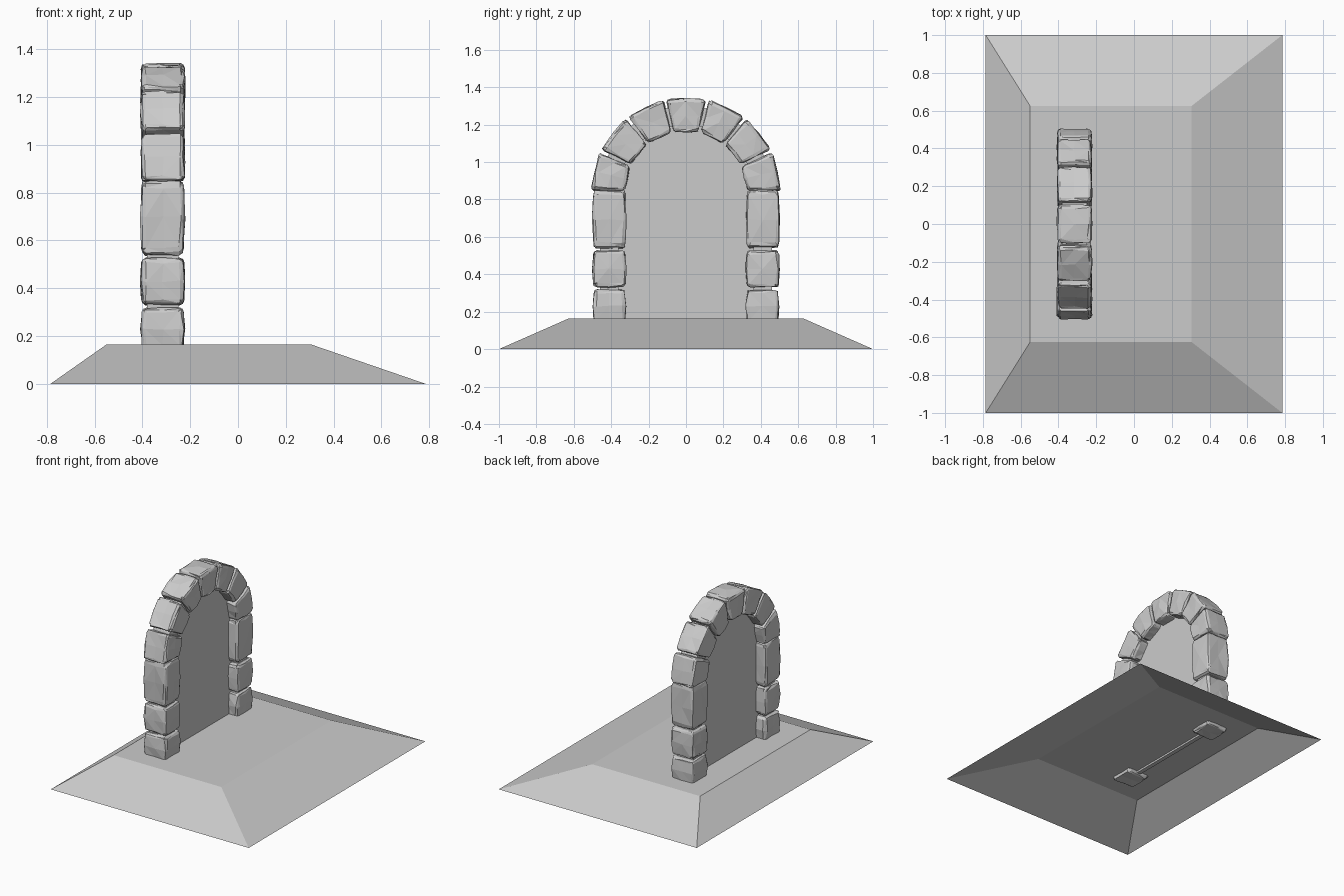
import bpy, bmesh, math, random
from mathutils import Vector

if "Cube" in bpy.data.objects:
    bpy.data.objects.remove(bpy.data.objects["Cube"])

random.seed(4)
CX, MID, SPRING = -0.315, 0.41, 0.84   # arch plane, arch middle radius, spring height


def finish(bm, name):
    bmesh.ops.recalc_face_normals(bm, faces=bm.faces)
    me = bpy.data.meshes.new(name)
    bm.to_mesh(me)
    bm.free()
    ob = bpy.data.objects.new(name, me)
    bpy.context.collection.objects.link(ob)
    return ob


def stone(name, warp, end=0.97):
    """Rough chamfered block in unit space, warped to its place."""
    bm = bmesh.new()
    bmesh.ops.create_cube(bm, size=2)
    bmesh.ops.subdivide_edges(bm, edges=bm.edges[:], cuts=3, use_grid_fill=True)
    for v in bm.verts:
        c = v.co.copy()
        ext = [abs(a) > 0.99 for a in c]
        p = Vector([math.copysign(0.8, a) if 0.4 < abs(a) < 0.6 else a for a in c])
        if sum(ext) == 2:
            p = Vector([a * 0.945 if e else a for a, e in zip(p, ext)])
        elif sum(ext) == 3:
            p *= 0.9
        # ends slightly narrower, so the sides are pillowed
        if abs(c.z) > 0.4:
            p.x *= end
            p.y *= end
        p += Vector([random.uniform(-0.045, 0.045) for _ in range(3)])
        v.co = warp(p)
    bmesh.ops.triangulate(bm, faces=bm.faces[:])
    return finish(bm, name)


def jamb_warp(side, z0, z1):
    def f(p):
        return Vector((CX + p.x * 0.092, side * MID + p.y * 0.09,
                       (z0 + z1) / 2 + p.z * (z1 - z0) / 2))
    return f


def arch_warp(angle):
    half = math.radians(180 / 7 / 2) * 0.92
    def f(p):
        r = MID + p.y * 0.09
        # straight-sided wedge
        t, rad = r * math.tan(half) * p.z, Vector((math.cos(angle), math.sin(angle)))
        q = rad * r + Vector((-rad.y, rad.x)) * t
        return Vector((CX + p.x * 0.092, q.x, SPRING + q.y))
    return f


# sloped base, open underneath
bm = bmesh.new()
low = [bm.verts.new((x, y, 0)) for x, y in
       ((-0.785, -1), (0.785, -1), (0.785, 1), (-0.785, 1))]
top = [bm.verts.new((x, y, 0.165)) for x, y in
       ((-0.55, -0.625), (0.305, -0.625), (0.305, 0.625), (-0.55, 0.625))]
bm.faces.new(top)
for i in range(4):
    j = (i + 1) % 4
    bm.faces.new((low[i], low[j], top[j], top[i]))
finish(bm, "base")

# jamb stones
for side, label in ((-1, "left"), (1, "right")):
    for i, (z0, z1) in enumerate(((0.142, 0.317), (0.332, 0.526), (0.54, 0.85))):
        stone(f"jamb_stone_{label}_{i}", jamb_warp(side, z0, z1), 0.95 if i else 0.92)

# arch stones
for i in range(7):
    stone(f"arch_stone_{i}", arch_warp(math.pi * (i + 0.5) / 7))


def arch_line(r, z0, n=14):
    arc = [(r * math.cos(math.pi * k / n), SPRING + r * math.sin(math.pi * k / n))
           for k in range(n + 1)]
    return [(r, z0)] + arc + [(-r, z0)]


# mortar core swept inside the stones
bm = bmesh.new()
inner, outer = arch_line(0.36, 0.17), arch_line(0.46, 0.17)
rings = []
for (yi, zi), (yo, zo) in zip(inner, outer):
    rings.append([bm.verts.new(c) for c in (
        (CX - 0.065, yi, zi), (CX + 0.065, yi, zi),
        (CX + 0.065, yo, zo), (CX - 0.065, yo, zo))])
for a, b in zip(rings, rings[1:]):
    for k in range(4):
        bm.faces.new((a[k], a[(k + 1) % 4], b[(k + 1) % 4], b[k]))
bm.faces.new(rings[0])
bm.faces.new(rings[-1])
finish(bm, "mortar_core")

# thin panel filling the doorway
bm = bmesh.new()
face = bm.faces.new([bm.verts.new((CX - 0.015, y, z)) for y, z in arch_line(0.38, 0.152)])
ext = bmesh.ops.extrude_face_region(bm, geom=[face])
bmesh.ops.translate(bm, vec=(0.03, 0, 0),
                    verts=[g for g in ext["geom"] if isinstance(g, bmesh.types.BMVert)])
finish(bm, "door_panel")
